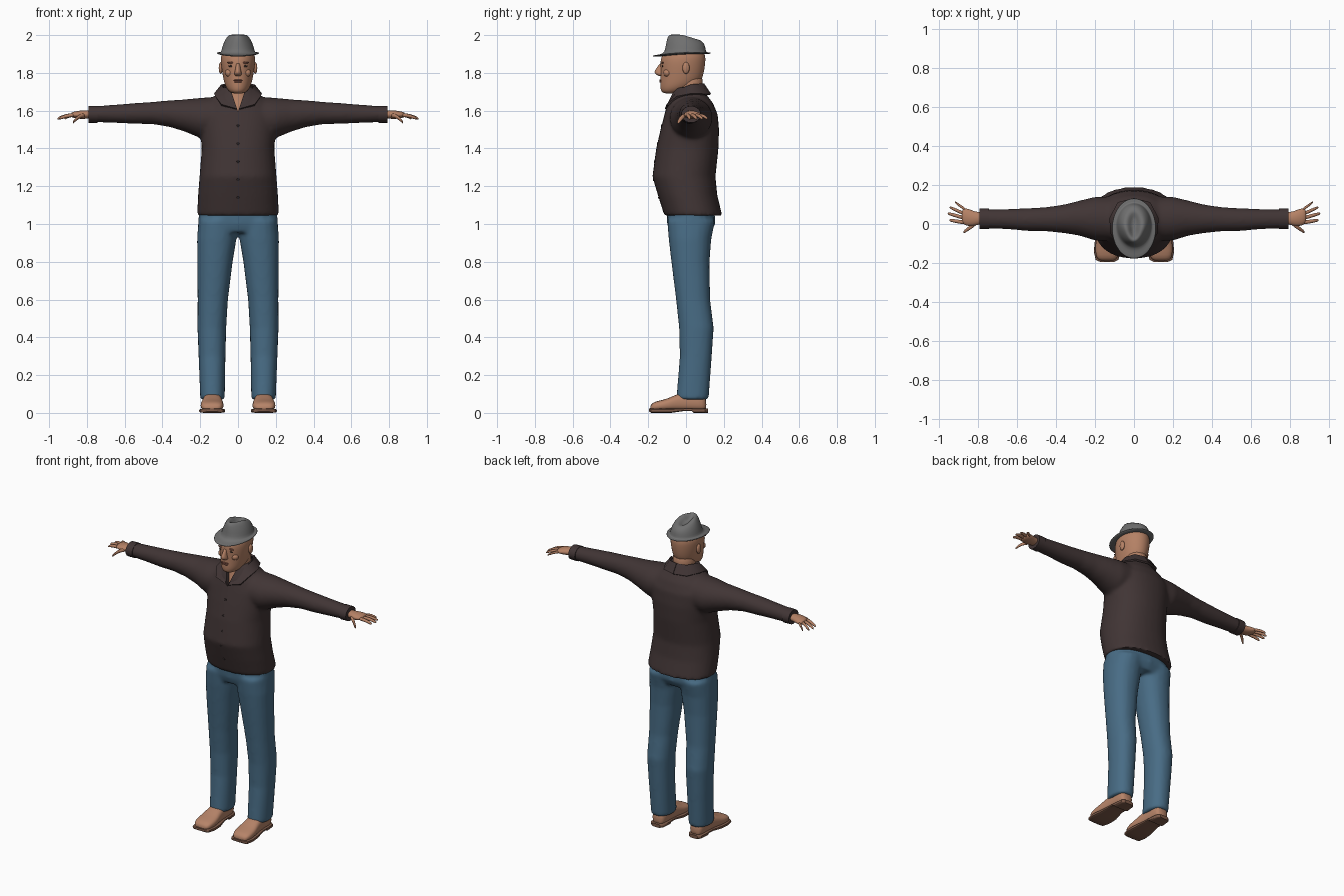
import bpy, bmesh
from math import sin, cos, pi, copysign, radians
from mathutils import Vector

if "Cube" in bpy.data.objects:
    bpy.data.objects.remove(bpy.data.objects["Cube"])


def material(name, *rgb):
    m = bpy.data.materials.new(name)
    m.use_nodes = True
    m.diffuse_color = (*rgb, 1)
    bsdf = m.node_tree.nodes["Principled BSDF"]
    bsdf.inputs["Base Color"].default_value = (*rgb, 1)
    bsdf.inputs["Roughness"].default_value = 0.8
    return m


SKIN = material("skin", .46, .22, .13)
LIPS = material("lip brown", .26, .10, .07)
DARK = material("eye dark", .04, .025, .02)
SHIRT = material("shirt dark brown", .052, .035, .035)
BUTTON = material("button black", .025, .018, .018)
DENIM = material("denim blue", .065, .15, .235)
FELT = material("hat grey", .16, .16, .16)
LEATHER = material("shoe leather", .47, .23, .14)
SOLE = material("shoe sole", .20, .10, .065)


def loft(bm, rings, axis="z", side=1, power=1.0, n=20):
    """Skin rings given as (position, low a, high a, low b, high b)."""
    loops = []
    for t, a0, a1, b0, b1 in rings:
        loop = []
        for i in range(n):
            c, s = cos(2 * pi * i / n), sin(2 * pi * i / n)
            a = (a0 + a1) / 2 + (a1 - a0) / 2 * copysign(abs(c) ** power, c)
            b = (b0 + b1) / 2 + (b1 - b0) / 2 * copysign(abs(s) ** power, s)
            p = {"x": (t, a, b), "y": (a, t, b), "z": (a, b, t)}[axis]
            loop.append(bm.verts.new((p[0] * side, p[1], p[2])))
        loops.append(loop)
    for lo, hi in zip(loops, loops[1:]):
        for i in range(n):
            j = (i + 1) % n
            bm.faces.new((lo[i], lo[j], hi[j], hi[i]))
    bm.faces.new(loops[0])
    bm.faces.new(loops[-1])


def sym(rings):
    """Expand (z, half width, front y, back y) into full rings."""
    return [(z, -w, w, f, b) for z, w, f, b in rings]


def apply(ob, kind, **settings):
    mod = ob.modifiers.new(kind.lower(), kind)
    for key, value in settings.items():
        setattr(mod, key, value)
    bpy.context.view_layer.objects.active = ob
    bpy.ops.object.modifier_apply(modifier=mod.name)


def finish(bm, name, mat, subdiv=0, voxel=0, relax=0, sharp=None):
    bmesh.ops.recalc_face_normals(bm, faces=bm.faces)
    me = bpy.data.meshes.new(name)
    bm.to_mesh(me)
    bm.free()
    ob = bpy.data.objects.new(name, me)
    bpy.context.collection.objects.link(ob)
    me.materials.append(mat)
    if voxel:
        apply(ob, "REMESH", mode="VOXEL", voxel_size=voxel)
        apply(ob, "SMOOTH", factor=.5, iterations=relax)
    if subdiv:
        apply(ob, "SUBSURF", levels=subdiv)
    ob.data.shade_smooth()
    if sharp:
        ob.data.set_sharp_from_angle(angle=radians(sharp))
    return ob


def part(name, mat, rings, axis="z", side=1, power=1.0, subdiv=1, sharp=None):
    bm = bmesh.new()
    loft(bm, rings, axis, side, power)
    return finish(bm, name, mat, subdiv, sharp=sharp)


def blob(name, mat, pos, size):
    bm = bmesh.new()
    bmesh.ops.create_uvsphere(bm, u_segments=16, v_segments=10, radius=1)
    for v in bm.verts:
        v.co = Vector(pos) + v.co * Vector(size)
    return finish(bm, name, mat)


def front_y(ob, x, z):
    bpy.context.view_layer.update()
    return ob.ray_cast(Vector((x, -1, z)), Vector((0, 1, 0)))[1].y


# Shirt: body and sleeves fused into one cloth
bm = bmesh.new()
loft(bm, sym([(1.045, .217, -.115, .192), (1.15, .212, -.148, .166), (1.25, .204, -.178, .156),
              (1.4, .192, -.158, .172), (1.5, .2, -.135, .175), (1.58, .205, -.114, .168),
              (1.64, .165, -.098, .143), (1.69, .11, -.075, .105), (1.725, .088, -.06, .095)]),
     power=.9, n=32)
SLEEVE = [(.1, -.09, .14, 1.45, 1.675), (.2, -.085, .14, 1.455, 1.668), (.28, -.06, .12, 1.488, 1.66),
          (.36, -.047, .1, 1.513, 1.655), (.45, -.038, .087, 1.528, 1.647), (.55, -.036, .081, 1.53, 1.64),
          (.65, -.027, .077, 1.535, 1.632), (.785, -.021, .075, 1.54, 1.622)]
for side in (1, -1):
    loft(bm, SLEEVE, "x", side, n=24)
shirt = finish(bm, "shirt", SHIRT, voxel=.011, relax=7)

# Open neckline cut as a wedge
bm = bmesh.new()
outline = [(0, 1.595), (.062, 1.78), (-.062, 1.78)]
face = bm.faces.new([bm.verts.new((x, -.3, z)) for x, z in outline])
out = bmesh.ops.extrude_face_region(bm, geom=[face])
bmesh.ops.translate(bm, vec=(0, .31, 0), verts=[v for v in out["geom"] if isinstance(v, bmesh.types.BMVert)])
cutter = finish(bm, "neckline_cutter", SHIRT)
cutter.hide_render = True
apply(shirt, "BOOLEAN", operation="DIFFERENCE", object=cutter, solver="EXACT")
bpy.data.objects.remove(cutter)
shirt.data.set_sharp_from_angle(angle=radians(50))

# Collar: upper edge, fold and pointed lower edge
upper = [(0, .092, 1.74), (.058, .078, 1.74), (.084, .025, 1.735), (.07, -.035, 1.71), (.008, -.108, 1.607)]
lower = [(0, .128, 1.685), (.08, .108, 1.685), (.122, .03, 1.688), (.118, -.045, 1.672), (.088, -.098, 1.63)]
for side, label in ((1, "left"), (-1, "right")):
    bm = bmesh.new()
    rows = [[bm.verts.new((x * side, y, z)) for x, y, z in row] for row in (upper, lower)]
    for i in range(len(upper) - 1):
        bm.faces.new((rows[0][i], rows[0][i + 1], rows[1][i + 1], rows[1][i]))
    collar = finish(bm, label + "_collar", SHIRT)
    apply(collar, "SOLIDIFY", thickness=.012, offset=0)
    collar.data.set_sharp_from_angle(angle=radians(45))

# Buttons down the front
for i in range(5):
    z = 1.14 + i * .095
    blob("button", BUTTON, (0, front_y(shirt, 0, z), z), (.007, .003, .007))

# Jeans: hips and legs fused
LEG = [(.07, .07, .2, -.052, .12), (.3, .066, .209, -.033, .137), (.45, .062, .215, -.037, .147),
       (.6, .053, .214, -.053, .128), (.8, .028, .216, -.078, .125), (.92, .008, .217, -.092, .134),
       (1.02, .0, .21, -.1, .155)]
bm = bmesh.new()
loft(bm, sym([(.955, .2, -.085, .13), (1.0, .212, -.1, .155), (1.1, .205, -.105, .15)]), power=.9)
for side in (1, -1):
    loft(bm, LEG, "z", side, power=.9)
finish(bm, "jeans", DENIM, voxel=.011, relax=6)

# Head and neck
head = part("head", SKIN, sym([
    (1.69, .02, -.105, -.05), (1.697, .045, -.132, -.01), (1.725, .066, -.138, .05), (1.76, .077, -.137, .085),
    (1.81, .086, -.136, .098), (1.855, .092, -.138, .104), (1.9, .092, -.13, .106), (1.95, .06, -.08, .07)]),
    subdiv=2)
part("neck", SKIN, sym([
    (1.54, .07, -.09, .05), (1.62, .08, -.086, .06), (1.67, .07, -.06, .08), (1.73, .066, -.056, .09),
    (1.8, .068, -.05, .092)]))
part("nose", SKIN, sym([
    (1.782, .012, -.14, -.11), (1.79, .021, -.158, -.11), (1.803, .019, -.172, -.11), (1.825, .012, -.156, -.11),
    (1.855, .012, -.138, -.11)]))
y = front_y(head, 0, 1.758)
blob("upper_lip", LIPS, (0, y, 1.761), (.027, .006, .004))
blob("lower_lip", LIPS, (0, y, 1.753), (.022, .006, .005))
for side, label in ((1, "left"), (-1, "right")):
    x = .036 * side
    blob(label + "_eye", DARK, (x, front_y(head, x, 1.836), 1.836), (.015, .003, .005))
    blob(label + "_eyebrow", LIPS, (x, front_y(head, x, 1.855), 1.854), (.022, .006, .005))
    blob(label + "_cheek", SKIN, (x * 1.2, -.098, 1.8), (.026, .022, .022))
    blob(label + "_ear", SKIN, (.091 * side, .0, 1.826), (.011, .019, .031))

# Hat: brim and creased crown in one lathe-like loft
bm = bmesh.new()
loft(bm, sym([
    (1.895, .07, -.09, .085), (1.893, .1, -.15, .115), (1.896, .114, -.18, .133), (1.902, .114, -.18, .133),
    (1.903, .098, -.135, .113), (1.91, .089, -.113, .107), (1.945, .083, -.108, .103), (1.985, .067, -.1, .095),
    (2.006, .05, -.088, .075), (2.0, .03, -.07, .055), (1.972, .012, -.05, .03)]), n=28)
for v in bm.verts:
    if v.co.z > 1.93:
        v.co.z -= max(0, v.co.y + .02) * .3 * (v.co.z - 1.93) / .07
        v.co.x *= 1 + min(0, v.co.y) * 2.5 * (v.co.z - 1.93) / .07
    elif v.co.z < 1.905:
        v.co.z += v.co.y * .05 + abs(v.co.x) ** 2 * .6
finish(bm, "hat", FELT, subdiv=1)

# Hands, cuffs and shoes, one per side
FINGERS = [("little", .866, .074, .918, .112, .008), ("ring", .874, .054, .946, .086, .009),
           ("middle", .876, .032, .956, .055, .0095), ("index", .872, .008, .947, .02, .0095),
           ("thumb", .815, .0, .875, -.042, .011)]
for side, label in ((1, "left"), (-1, "right")):
    part(label + "_cuff", SHIRT, [(.745, -.026, .08, 1.535, 1.626), (.792, -.025, .079, 1.536, 1.625)],
         "x", side, subdiv=0, sharp=40)
    part(label + "_hand", SKIN, [
        (.76, -.0, .06, 1.558, 1.602), (.8, -.003, .06, 1.558, 1.602), (.83, -.014, .07, 1.555, 1.602),
        (.865, -.008, .084, 1.56, 1.596), (.885, .005, .075, 1.565, 1.59)], "x", side)
    for name, x0, y0, x1, y1, r in FINGERS:
        drop = .042 if name == "thumb" else .02
        rings = []
        for t, k in ((-.15, 1), (.3, 1.05), (.65, .95), (.93, .75), (1, .4)):
            yc, zc = y0 + (y1 - y0) * t, 1.577 - drop * t * t
            rings.append((x0 + (x1 - x0) * t, yc - r * k, yc + r * k, zc - r * k, zc + r * k))
        part(f"{label}_{name}_finger", SKIN, rings, "x", side)
    part(label + "_shoe", LEATHER, [
        (-.19, .105, .17, .012, .035), (-.178, .085, .192, .01, .055), (-.14, .075, .2, .01, .066),
        (-.09, .076, .197, .01, .077), (-.045, .085, .187, .01, .104), (.03, .088, .182, .01, .11),
        (.09, .09, .18, .01, .1), (.108, .105, .165, .012, .075)], "y", side, power=.75)
    part(label + "_sole", SOLE, [
        (-.196, .105, .17, .008, .022), (-.184, .08, .197, .0, .023), (-.14, .068, .206, .0, .023),
        (-.08, .07, .2, .0, .023), (-.01, .085, .188, .01, .025), (.03, .085, .187, .01, .025),
        (.04, .083, .188, .0, .025), (.1, .09, .182, .0, .025), (.116, .105, .165, .0, .022)],
        "y", side, power=.45, subdiv=0, sharp=40)
